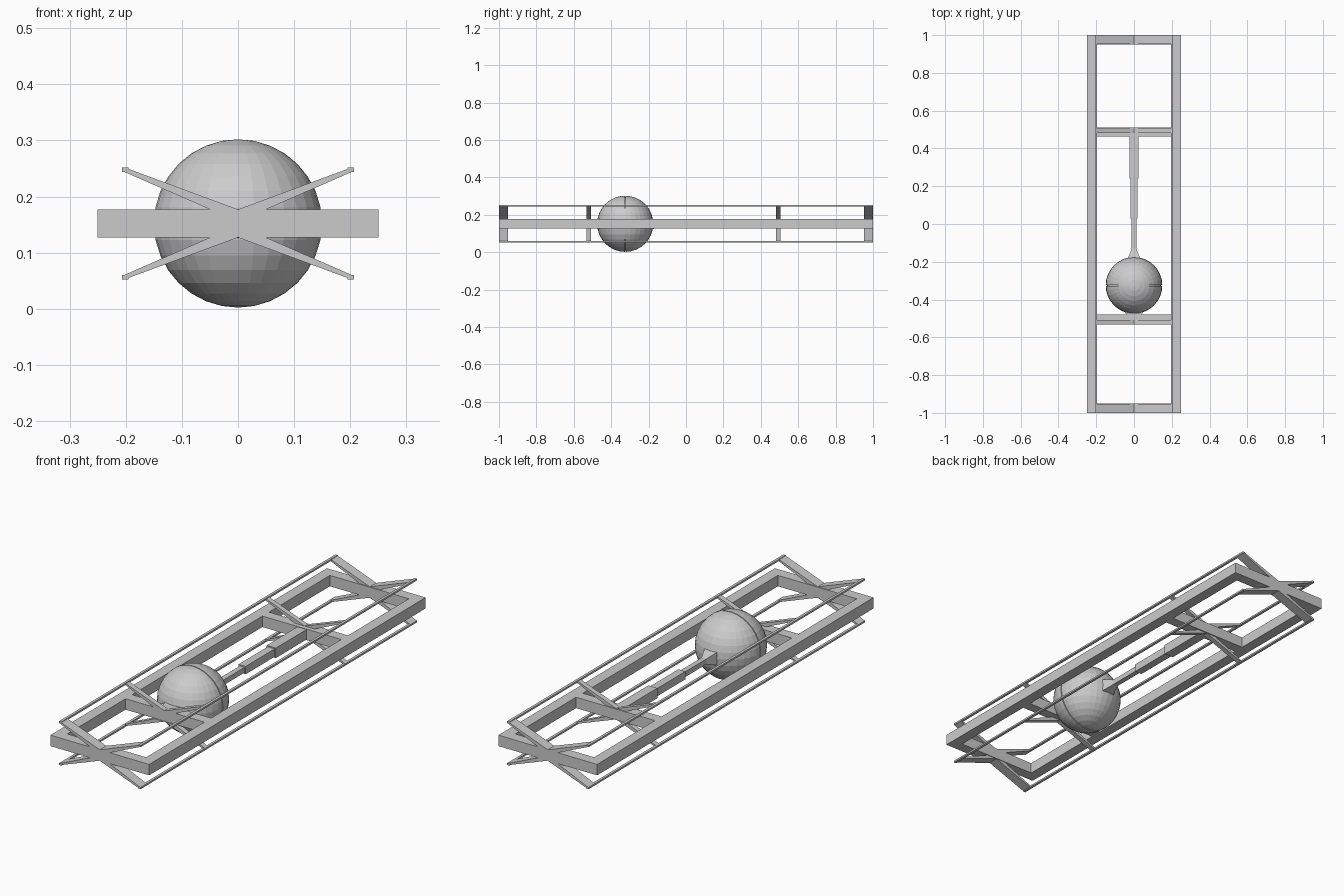
import bpy, bmesh
from mathutils import Vector, Matrix

if "Cube" in bpy.data.objects:
    bpy.data.objects.remove(bpy.data.objects["Cube"])

ZC = 0.152
BALL_Y = -0.325


def finish(name, bm):
    bmesh.ops.recalc_face_normals(bm, faces=bm.faces)
    me = bpy.data.meshes.new(name)
    bm.to_mesh(me)
    bm.free()
    ob = bpy.data.objects.new(name, me)
    bpy.context.collection.objects.link(ob)
    return ob


def box(name, x0, x1, y0, y1, z0, z1):
    bm = bmesh.new()
    m = Matrix.Translation(((x0 + x1) / 2, (y0 + y1) / 2, (z0 + z1) / 2))
    bmesh.ops.create_cube(bm, size=1, matrix=m @ Matrix.Diagonal((x1 - x0, y1 - y0, z1 - z0, 1)))
    return finish(name, bm)


def taper(name, sections):
    """Square bar along y; sections are (y, half width x, half height z)."""
    bm = bmesh.new()
    rings = [[bm.verts.new((sx * w, y, ZC + sz * h))
              for sx, sz in ((-1, -1), (1, -1), (1, 1), (-1, 1))] for y, w, h in sections]
    for a, b in zip(rings, rings[1:]):
        for i in range(4):
            bm.faces.new((a[i], a[(i + 1) % 4], b[(i + 1) % 4], b[i]))
    bm.faces.new(rings[0])
    bm.faces.new(rings[-1])
    return finish(name, bm)


# Flat rectangular frame with two cross bars
for s in (-1, 1):
    box("frame_side", s * 0.225 - 0.025, s * 0.225 + 0.025, -1, 1, ZC - 0.025, ZC + 0.025)
for n, y0, y1 in (("front_end_bar", -1, -0.95), ("back_end_bar", 0.95, 1),
                  ("front_cross_bar", -0.528, -0.48), ("back_cross_bar", 0.462, 0.51)):
    box(n, -0.2, 0.2, y0, y1, ZC - 0.025, ZC + 0.025)

# Tapered X braces
arm = [(0, 0.025), (0.203, 0.1), (0.203, 0.092), (0.05, 0.025)]
for y0, y1 in ((-1, -0.953), (-0.532, -0.508), (0.482, 0.505), (0.953, 1)):
    bm = bmesh.new()
    for sx in (-1, 1):
        for sz in (-1, 1):
            f = bm.faces.new([bm.verts.new((sx * x, y0, ZC + sz * z)) for x, z in arm])
            r = bmesh.ops.extrude_face_region(bm, geom=[f], use_keep_orig=True)
            vs = [g for g in r["geom"] if isinstance(g, bmesh.types.BMVert)]
            bmesh.ops.translate(bm, verts=vs, vec=Vector((0, y1 - y0, 0)))
    finish("x_brace", bm)

# Thin rails joining the brace tips
for sx in (-1, 1):
    for sz in (-1, 1):
        x, z = sx * 0.201, ZC + sz * 0.096
        box("tip_rail", x - 0.006, x + 0.006, -1, 1, z - 0.004, z + 0.004)

# Ball split into two halves by a narrow groove
for s in (-1, 1):
    bm = bmesh.new()
    bmesh.ops.create_uvsphere(bm, u_segments=32, v_segments=16, radius=0.15)
    cut = bmesh.ops.bisect_plane(bm, geom=bm.verts[:] + bm.edges[:] + bm.faces[:],
                                 plane_co=(0, s * 0.002, 0), plane_no=(0, -s, 0), clear_outer=True)
    bmesh.ops.contextual_create(bm, geom=[e for e in cut["geom_cut"] if isinstance(e, bmesh.types.BMEdge)])
    bmesh.ops.translate(bm, verts=bm.verts, vec=(0, BALL_Y, ZC))
    finish("ball_half", bm)
bm = bmesh.new()
bmesh.ops.create_cone(bm, cap_ends=True, segments=32, radius1=0.143, radius2=0.143, depth=0.006,
                      matrix=Matrix.Translation((0, BALL_Y, ZC)) @ Matrix.Rotation(1.5707963, 4, 'X'))
finish("ball_groove_core", bm)

# Telescopic arm with flared end, and the short front mount
taper("arm_outer", [(0.24, 0.023, 0.023), (0.47, 0.023, 0.023)])
taper("arm_middle", [(0.03, 0.018, 0.018), (0.25, 0.018, 0.018)])
taper("arm_inner", [(-0.16, 0.034, 0.03), (-0.175, 0.03, 0.027), (-0.13, 0.012, 0.012), (0.04, 0.012, 0.012)][1:])
taper("arm_flare", [(-0.19, 0.034, 0.03), (-0.17, 0.028, 0.026), (-0.13, 0.012, 0.012)])
taper("front_mount", [(-0.49, 0.035, 0.022), (-0.45, 0.055, 0.03)])
